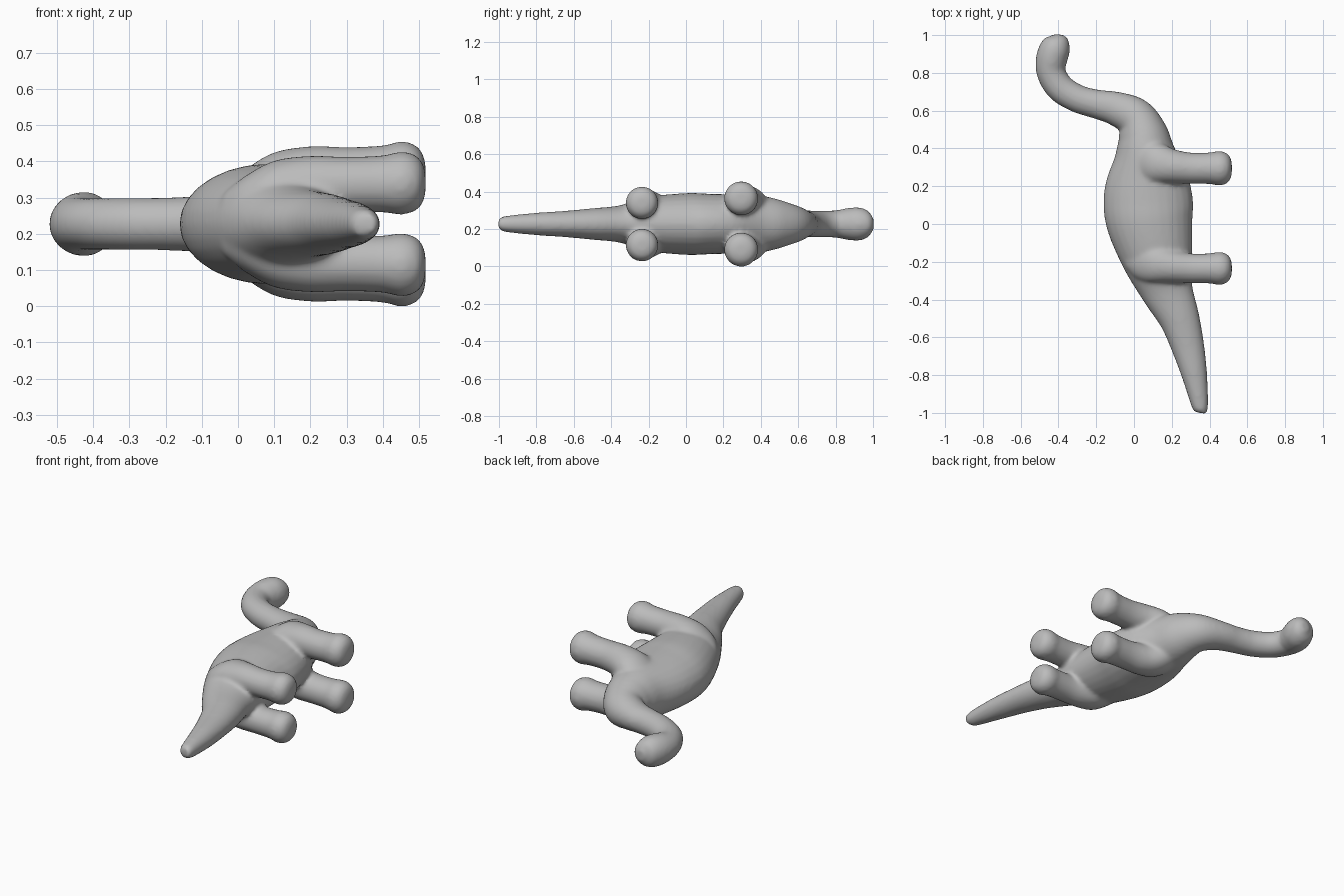
import bpy
import bmesh
import math
from mathutils import Vector

default_cube = bpy.data.objects.get("Cube")
if default_cube:
    bpy.data.objects.remove(default_cube, do_unlink=True)

MID = 0.227          # height of the animal's plane of symmetry (it lies on its side)
SIDES = 28
STEPS = 6

clay = bpy.data.materials.new("grey_clay")
clay.use_nodes = True
clay.diffuse_color = (0.5, 0.5, 0.5, 1)
clay.node_tree.nodes["Principled BSDF"].inputs["Base Color"].default_value = (0.5, 0.5, 0.5, 1)


def catmull(points):
    """Smooth a list of stations by Catmull-Rom interpolation."""
    pts = [Vector(p) for p in points]
    padded = [pts[0] * 2 - pts[1]] + pts + [pts[-1] * 2 - pts[-2]]
    result = []
    for a, b, c, d in zip(padded, padded[1:], padded[2:], padded[3:]):
        for step in range(STEPS):
            t = step / STEPS
            result.append(0.5 * (2 * b + (c - a) * t + (2 * a - 5 * b + 4 * c - d) * t * t
                                 + (3 * b - a - 3 * c + d) * t ** 3))
    return result + [pts[-1]]


def sweep(bm, stations):
    """Skin elliptical rings; a station is (x, y, z, half width, half height)."""
    path = catmull(stations)
    rings = []
    for i, s in enumerate(path):
        before, after = path[max(i - 1, 0)], path[min(i + 1, len(path) - 1)]
        along = Vector((after[0] - before[0], after[1] - before[1], 0)).normalized()
        side = Vector((along.y, -along.x, 0))
        centre = Vector(s[:3])
        ring = []
        for k in range(SIDES):
            a = math.tau * k / SIDES
            offset = side * math.cos(a) * s[3] + Vector((0, 0, math.sin(a) * s[4]))
            ring.append(bm.verts.new(centre + offset))
        rings.append(ring)
    for low, high in zip(rings, rings[1:]):
        for k in range(SIDES):
            n = (k + 1) % SIDES
            bm.faces.new((low[k], low[n], high[n], high[k]))
    bm.faces.new(rings[0][::-1])
    bm.faces.new(rings[-1])


bm = bmesh.new()

# Tail, torso, neck and head along one spine: x, y, half width, half height
spine = [
    (.35, -1, .025, .025), (.35, -.97, .043, .042), (.32, -.8, .068, .06),
    (.285, -.65, .088, .07), (.24, -.5, .108, .084), (.175, -.35, .14, .1),
    (.13, -.2, .185, .145), (.085, 0, .228, .165), (.075, .12, .237, .162),
    (.07, .25, .215, .158), (.06, .38, .16, .155), (.045, .48, .132, .135),
    (0, .565, .108, .105), (-.1, .612, .09, .08), (-.2, .635, .077, .073),
    (-.3, .664, .074, .072), (-.39, .72, .076, .071), (-.438, .8, .077, .073),
    (-.437, .87, .083, .086), (-.418, .93, .081, .088), (-.403, .975, .062, .068),
    (-.4, 1.003, .026, .03),
]
sweep(bm, [(x, y, MID, w, h) for x, y, w, h in spine])

# Four legs with broad haunches, mirrored across the symmetry plane
for y, spread, size in ((.295, .137, .09), (-.235, .113, .086)):
    for mirror in (-1, 1):
        leg = [
            (-.04, .045, .45, .5, .4), (.02, .04, .6, 1.1, .75), (.1, .03, .8, 1.25, .98),
            (.2, .01, .93, 1.02, .97), (.3, 0, .96, .92, .9), (.4, 0, .98, .93, .92),
            (.45, 0, 1, 1.02, 1.02), (.49, 0, 1, .9, .9), (.512, 0, 1, .6, .6), (.518, 0, 1, .25, .25),
        ]
        sweep(bm, [(x, y + dy, MID + mirror * spread * out, size * w, size * h)
                   for x, dy, out, w, h in leg])

bmesh.ops.recalc_face_normals(bm, faces=bm.faces)
mesh = bpy.data.meshes.new("long_necked_dinosaur")
bm.to_mesh(mesh)
bm.free()
mesh.materials.append(clay)
dinosaur = bpy.data.objects.new("long_necked_dinosaur", mesh)
bpy.context.collection.objects.link(dinosaur)

# Fuse the parts into one skin and soften the joints
fuse = dinosaur.modifiers.new("fuse_parts", "REMESH")
fuse.mode = "VOXEL"
fuse.voxel_size = 0.011
fuse.use_smooth_shade = True
soften = dinosaur.modifiers.new("soften_joints", "SMOOTH")
soften.factor = 0.5
soften.iterations = 8
